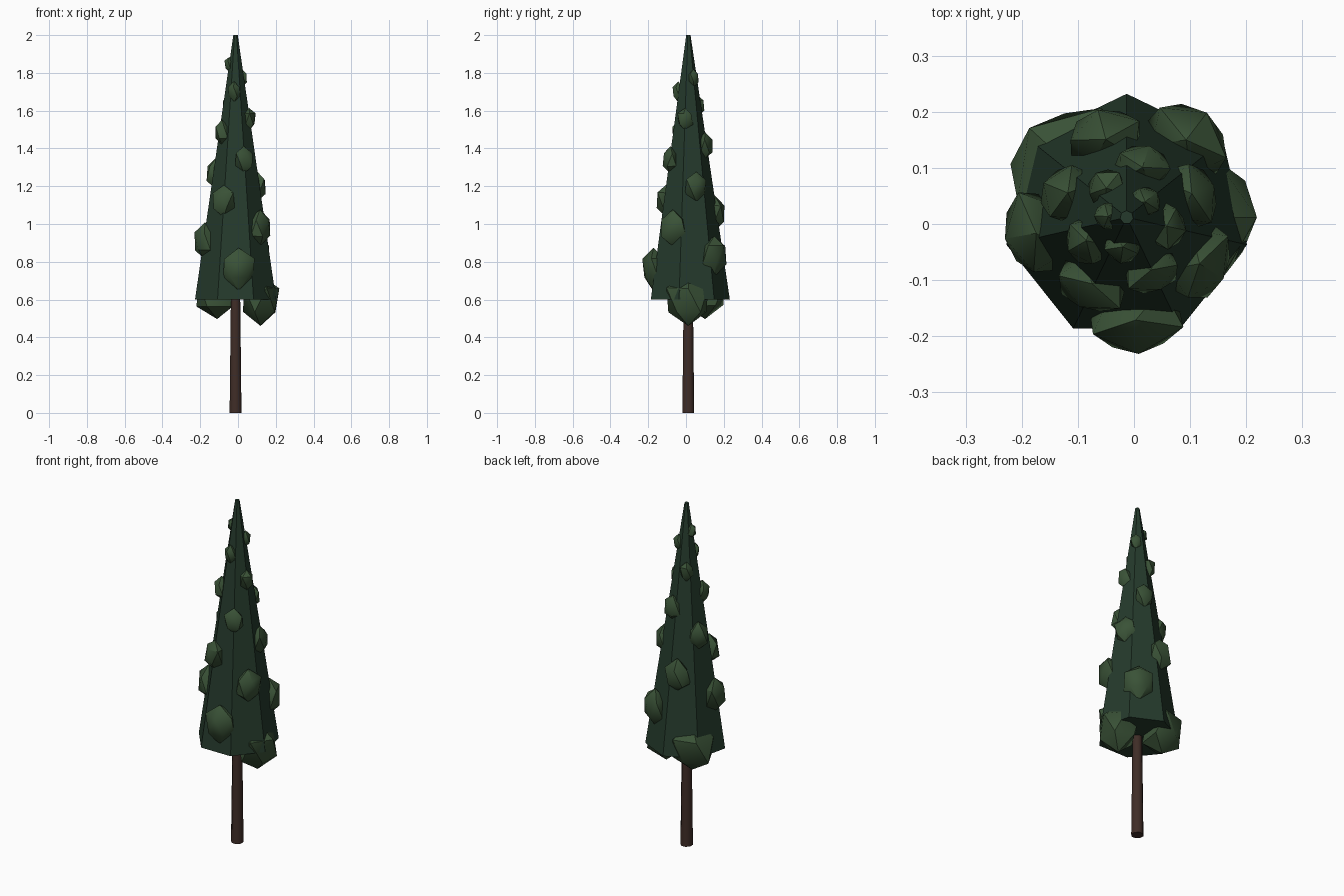
import bpy, bmesh, math, random
from mathutils import Matrix, Vector

if "Cube" in bpy.data.objects:
    bpy.data.objects.remove(bpy.data.objects["Cube"])

random.seed(4)
CX, CY = -0.013, 0.012          # trunk axis
Z0, Z1, R0, R1 = 0.6, 2.0, 0.22, 0.012   # foliage cone


def material(name, rgb):
    m = bpy.data.materials.new(name)
    m.diffuse_color = (*rgb, 1)
    m.use_nodes = True
    m.node_tree.nodes["Principled BSDF"].inputs["Base Color"].default_value = m.diffuse_color
    return m


def finish(name, bm, mat, smooth=None):
    bmesh.ops.recalc_face_normals(bm, faces=bm.faces[:])
    me = bpy.data.meshes.new(name)
    bm.to_mesh(me)
    bm.free()
    me.materials.append(mat)
    ob = bpy.data.objects.new(name, me)
    bpy.context.collection.objects.link(ob)
    if smooth:
        bpy.ops.object.select_all(action='DESELECT')
        ob.select_set(True)
        bpy.context.view_layer.objects.active = ob
        bpy.ops.object.shade_smooth_by_angle(angle=math.radians(smooth))
    return ob


def frustum(name, sides, r0, r1, z0, z1, start, mat, smooth=None):
    bm = bmesh.new()
    rings = []
    for r, z in ((r0, z0), (r1, z1)):
        rings.append([bm.verts.new((CX + r * math.cos(start + math.tau * k / sides),
                                    CY + r * math.sin(start + math.tau * k / sides), z))
                      for k in range(sides)])
    lo, hi = rings
    for k in range(sides):
        n = (k + 1) % sides
        bm.faces.new((lo[k], lo[n], hi[n], hi[k]))
    bm.faces.new(lo[::-1])
    bm.faces.new(hi)
    return finish(name, bm, mat, smooth)


bark = material("bark", (0.05, 0.026, 0.02))
dark_green = material("dark_green", (0.018, 0.042, 0.025))
leaf_green = material("leaf_green", (0.042, 0.085, 0.038))

# trunk and seven-sided foliage core
frustum("trunk", 8, 0.034, 0.025, 0, 0.75, math.pi / 8, bark, 50)
frustum("foliage_core", 7, R0, R1, Z0, Z1, math.pi / 2, dark_green, 30)

# leaf clumps climbing the core in a golden-angle spiral
COUNT = 18
for i in range(COUNT):
    t = i / (COUNT - 1)
    z = (0.595, 0.63)[i] if i < 2 else 0.62 + 0.072 * i
    if i < 2:
        radial, tangent, height, dist = 0.11, 0.125, 0.14, 0.132
    else:
        radial = 0.072 - 0.046 * t
        tangent = 0.1 - 0.074 * t
        height = 0.122 - 0.079 * t
        dist = 0.94 * (R0 + (R1 - R0) * (z - Z0) / (Z1 - Z0))
    bm = bmesh.new()
    bmesh.ops.create_icosphere(bm, subdivisions=1, radius=1)
    for v in bm.verts:
        v.co *= random.uniform(0.92, 1.1)
    place = (Matrix.Translation((CX, CY, z))
             @ Matrix.Rotation(math.radians(137.5 * i), 4, 'Z')
             @ Matrix.Translation((dist, 0, 0))
             @ Matrix.Diagonal((radial, tangent, height, 1)))
    bmesh.ops.transform(bm, matrix=place, verts=bm.verts[:])
    finish(f"leaf_clump_{i + 1:02d}", bm, leaf_green, 40)
